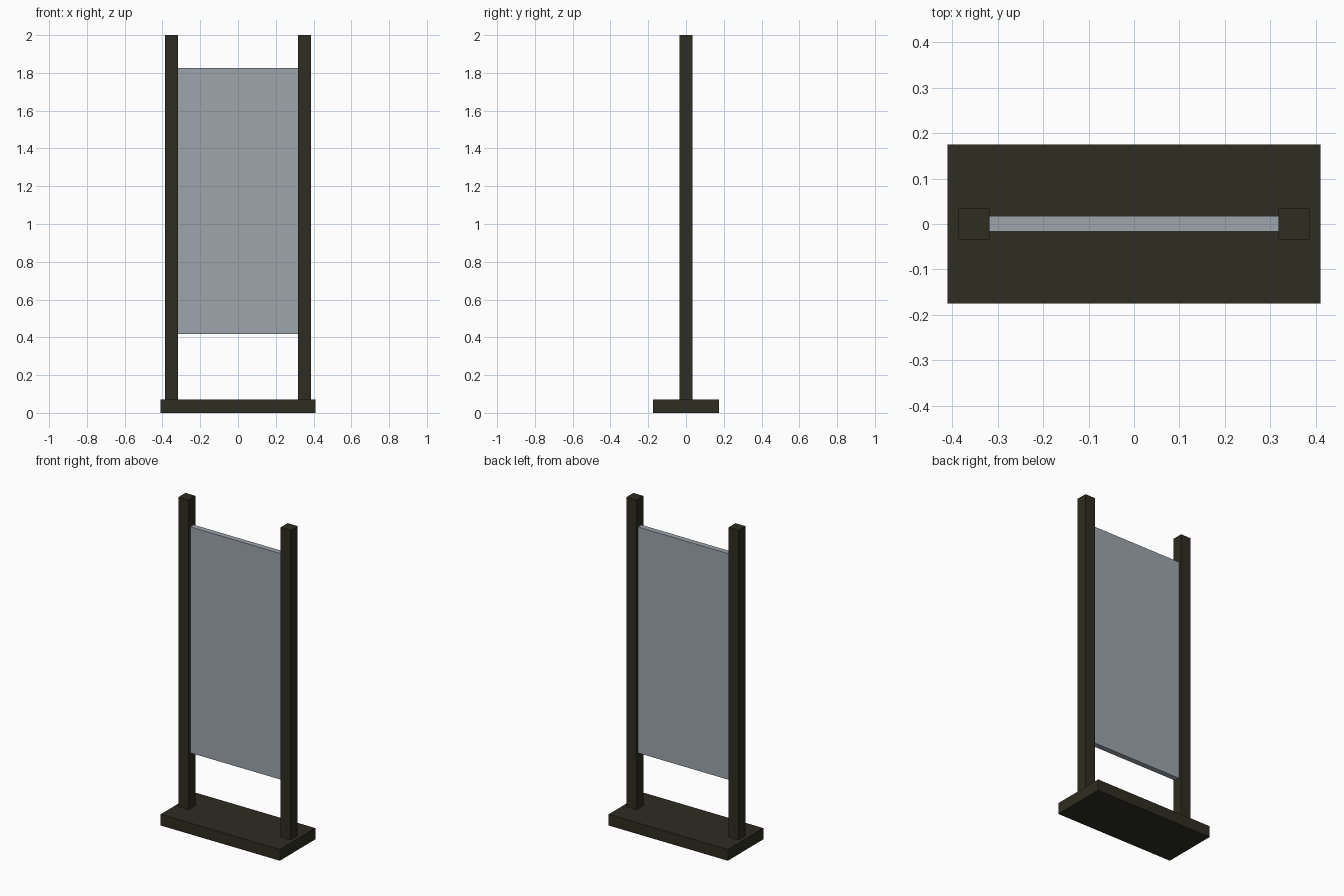
import bpy

cube = bpy.data.objects.get("Cube")
if cube:
    bpy.data.objects.remove(cube, do_unlink=True)


def make_material(name, color):
    mat = bpy.data.materials.new(name)
    mat.use_nodes = True
    mat.diffuse_color = color
    for node in mat.node_tree.nodes:
        if node.type == 'BSDF_PRINCIPLED':
            node.inputs["Base Color"].default_value = color
    return mat


def make_box(name, low, high, mat):
    """Axis-aligned box between two opposite corners."""
    centre = [(a + b) / 2 for a, b in zip(low, high)]
    bpy.ops.mesh.primitive_cube_add(size=1, location=centre)
    obj = bpy.context.object
    obj.name = name
    obj.scale = [b - a for a, b in zip(low, high)]
    bpy.ops.object.transform_apply(location=False, rotation=False, scale=True)
    obj.data.materials.append(mat)
    return obj


dark_wood = make_material("dark olive brown", (0.027, 0.026, 0.016, 1))
grey_panel = make_material("blue grey", (0.337, 0.376, 0.413, 1))

base_top = 0.07
post_inner, post_outer = 0.318, 0.387

# Base slab
make_box("base", (-0.411, -0.175, 0), (0.411, 0.175, base_top), dark_wood)

# Upright posts, one on each side
for side, name in ((1, "left_post"), (-1, "right_post")):
    x_low, x_high = sorted((side * post_inner, side * post_outer))
    make_box(name, (x_low, -0.034, base_top), (x_high, 0.035, 2), dark_wood)

# Display panel held between the posts
make_box("panel", (-post_inner, -0.016, 0.417), (post_inner, 0.018, 1.826), grey_panel)
